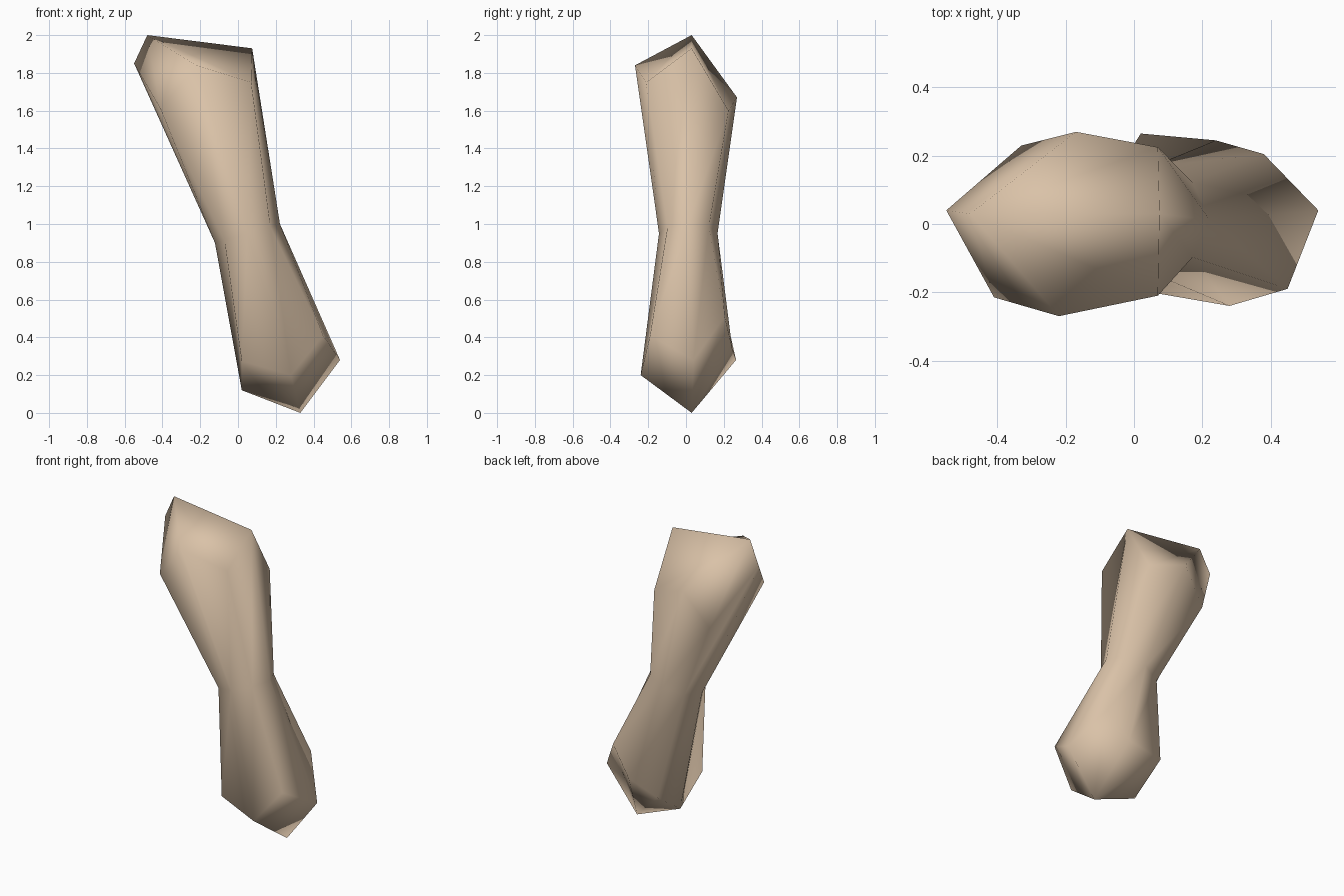
import bpy, bmesh, math

if "Cube" in bpy.data.objects:
    bpy.data.objects.remove(bpy.data.objects["Cube"])

mat = bpy.data.materials.new("bone tan")
mat.diffuse_color = (0.70, 0.54, 0.39, 1)
mat.use_nodes = True
mat.node_tree.nodes["Principled BSDF"].inputs["Base Color"].default_value = mat.diffuse_color

# Eight-sided loops, counter-clockwise from the right (+x)
lower = [(0.54, 0.04, 0.28), (0.38, 0.205, 0.51), (0.24, 0.245, 0.34), (0.02, 0.265, 0.28),
         (0.02, 0.03, 0.12), (0.02, -0.195, 0.275), (0.28, -0.24, 0.20), (0.45, -0.19, 0.41)]
upper = [(0.075, 0.03, 1.93), (0.07, 0.225, 1.60), (-0.17, 0.27, 1.67), (-0.33, 0.23, 1.46),
         (-0.55, 0.04, 1.85), (-0.41, -0.215, 1.61), (-0.22, -0.27, 1.84), (0.07, -0.21, 1.75)]

# Narrow tilted waist
waist = []
for i in range(8):
    a = i * math.tau / 8
    c, s = math.cos(a), math.sin(a)
    waist.append((0.05 + 0.172 * c, 0.012 + 0.155 * s, 0.95 + 0.05 * c))

bm = bmesh.new()
rings = [[bm.verts.new(p) for p in ring] for ring in (lower, waist, upper)]

# Shaft between loops
for a, b in zip(rings, rings[1:]):
    for i in range(8):
        j = (i + 1) % 8
        bm.faces.new((a[i], a[j], b[j], b[i]))

# Off-centre pointed ends
for ring, tip in ((rings[0], (0.33, 0.03, 0.0)), (rings[2], (-0.48, 0.03, 2.0))):
    t = bm.verts.new(tip)
    for i in range(8):
        bm.faces.new((ring[i], ring[(i + 1) % 8], t))

bmesh.ops.recalc_face_normals(bm, faces=bm.faces)
for f in bm.faces:
    f.smooth = True
mesh = bpy.data.meshes.new("bone_shaft")
bm.to_mesh(mesh)
bm.free()
mesh.materials.append(mat)
obj = bpy.data.objects.new("bone_shaft", mesh)
bpy.context.collection.objects.link(obj)
